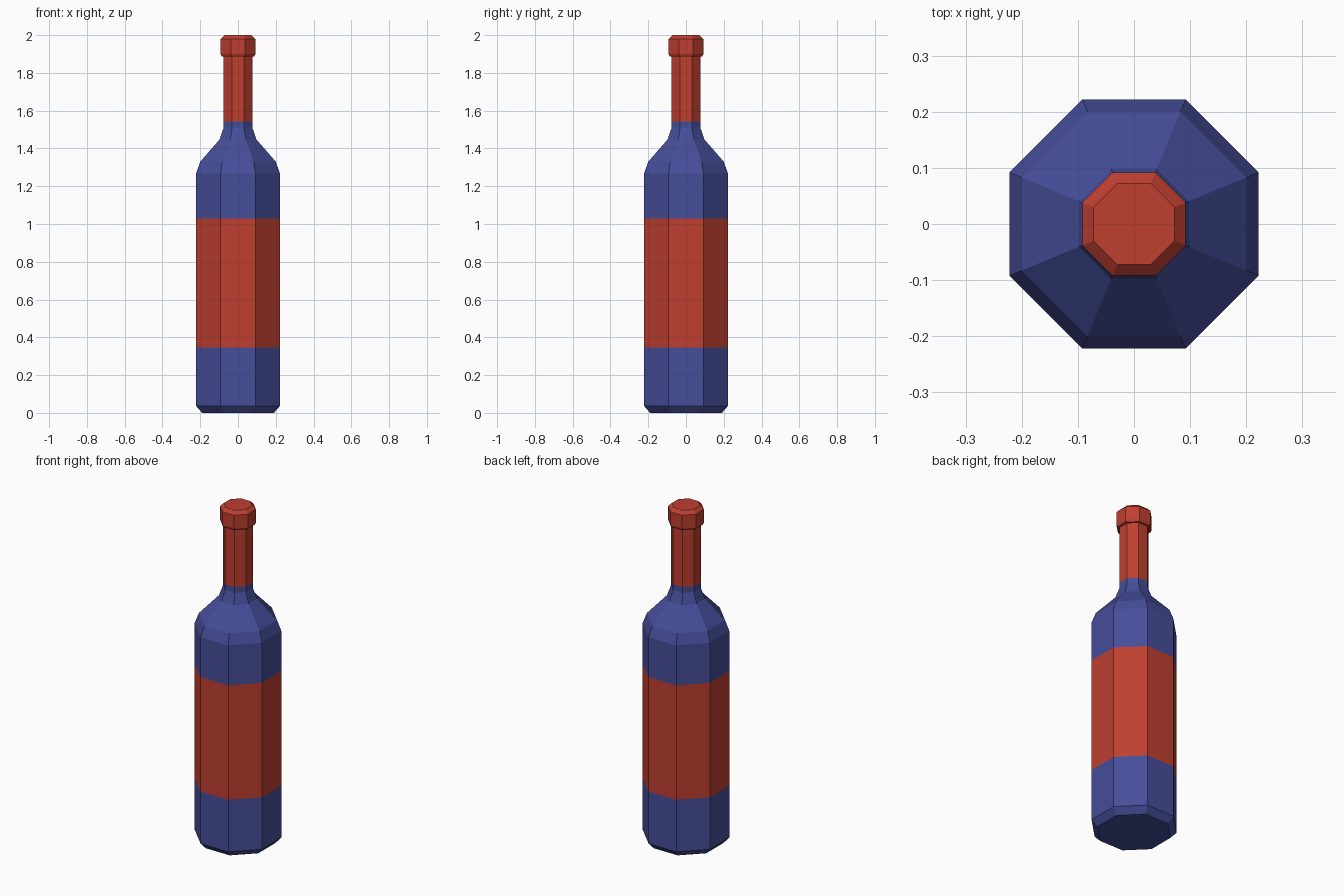
import bpy, bmesh, math

if "Cube" in bpy.data.objects:
    bpy.data.objects.remove(bpy.data.objects["Cube"])

SIDES = 8


def material(name, colour):
    m = bpy.data.materials.new(name)
    m.diffuse_color = colour
    m.use_nodes = True
    m.node_tree.nodes["Principled BSDF"].inputs["Base Color"].default_value = m.diffuse_color
    return m


def lathe(name, profile, mat, cap_bottom=False, cap_top=False):
    """Stack octagonal rings from (flat-to-centre distance, height) pairs."""
    bm = bmesh.new()
    rings = []
    for apothem, z in profile:
        r = apothem / math.cos(math.pi / SIDES)
        angles = [(i + 0.5) * math.tau / SIDES for i in range(SIDES)]
        rings.append([bm.verts.new((r * math.cos(a), r * math.sin(a), z)) for a in angles])
    for low, high in zip(rings, rings[1:]):
        for i in range(SIDES):
            j = (i + 1) % SIDES
            bm.faces.new((low[i], low[j], high[j], high[i]))
    if cap_bottom:
        bm.faces.new(rings[0][::-1])
    if cap_top:
        bm.faces.new(rings[-1])
    mesh = bpy.data.meshes.new(name)
    bm.to_mesh(mesh)
    bm.free()
    mesh.materials.append(mat)
    obj = bpy.data.objects.new(name, mesh)
    bpy.context.collection.objects.link(obj)
    return obj


blue = material("blue_glass", (0.06, 0.075, 0.32, 1))
red = material("red_paper", (0.52, 0.05, 0.03, 1))

BODY, NECK = 0.222, 0.076
LABEL_LOW, LABEL_HIGH, FOIL_LOW = 0.347, 1.03, 1.543

# Lower glass with bevelled foot
lathe("bottle_base", [(0.19, 0), (BODY, 0.037), (BODY, LABEL_LOW)], blue, cap_bottom=True)

# Label band, flush with the glass
lathe("label", [(BODY, LABEL_LOW), (BODY, LABEL_HIGH)], red)

# Upper body, shoulder and start of the neck
lathe("bottle_shoulder", [(BODY, LABEL_HIGH), (BODY, 1.268), (0.20, 1.33), (0.098, 1.447),
                          (NECK, 1.51), (NECK, FOIL_LOW)], blue)

# Foil around the neck, ending in the bevelled cap
lathe("neck_foil_and_cap", [(NECK, FOIL_LOW), (NECK, 1.888), (0.086, 1.888), (0.092, 1.9),
                            (0.092, 1.98), (0.072, 2.0)], red, cap_top=True)
